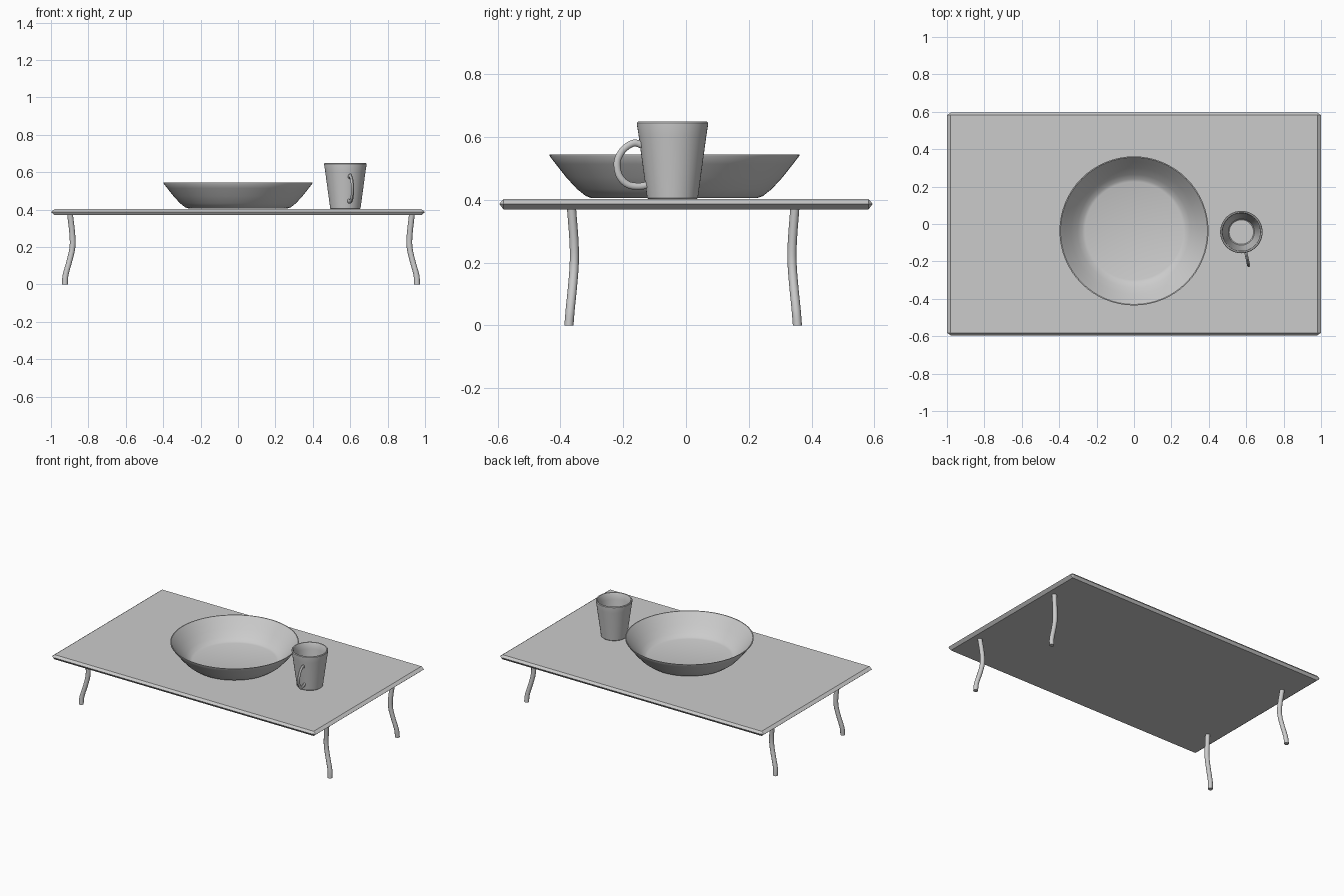
import bpy, bmesh, math
from mathutils import Vector

if "Cube" in bpy.data.objects:
    bpy.data.objects.remove(bpy.data.objects["Cube"])

grey = bpy.data.materials.new("plain grey")
grey.diffuse_color = (0.6, 0.6, 0.6, 1)
grey.use_nodes = True
grey.node_tree.nodes["Principled BSDF"].inputs["Base Color"].default_value = grey.diffuse_color


def finish(name, bm, smooth=True, angle=35):
    bmesh.ops.recalc_face_normals(bm, faces=bm.faces)
    me = bpy.data.meshes.new(name)
    bm.to_mesh(me)
    bm.free()
    ob = bpy.data.objects.new(name, me)
    bpy.context.collection.objects.link(ob)
    me.materials.append(grey)
    if smooth:
        bpy.ops.object.select_all(action='DESELECT')
        ob.select_set(True)
        bpy.context.view_layer.objects.active = ob
        bpy.ops.object.shade_smooth_by_angle(angle=math.radians(angle))
    return ob


def skin(bm, rings):
    """Bridge consecutive vertex rings and cap both ends."""
    for a, b in zip(rings, rings[1:]):
        n = len(a)
        for i in range(n):
            bm.faces.new((a[i], a[(i + 1) % n], b[(i + 1) % n], b[i]))
    bm.faces.new(rings[0])
    bm.faces.new(rings[-1])


def lathe(name, profile, cx, cy, n):
    bm = bmesh.new()
    rings = [[bm.verts.new((cx + r * math.cos(2 * math.pi * i / n),
                            cy + r * math.sin(2 * math.pi * i / n), z))
              for i in range(n)] for r, z in profile]
    skin(bm, rings)
    return finish(name, bm)


def refine(pts, steps=5):
    """Catmull-Rom smoothing of a short path."""
    p = [Vector(q) for q in pts]
    p = [2 * p[0] - p[1]] + p + [2 * p[-1] - p[-2]]
    out = []
    for a, b, c, d in zip(p, p[1:], p[2:], p[3:]):
        for s in range(steps):
            t = s / steps
            out.append(0.5 * (2 * b + (c - a) * t + (2 * a - 5 * b + 4 * c - d) * t * t
                              + (3 * b - a - 3 * c + d) * t ** 3))
    return out + [p[-2]]


# Table top: slab with pointed, chamfered edges
bm = bmesh.new()
for sx in (-1, 1):
    for sy in (-1, 1):
        for x, y, z in ((0.98, 0.582, 0.402), (1.0, 0.582, 0.387),
                        (0.98, 0.595, 0.387), (0.98, 0.582, 0.37)):
            bm.verts.new((sx * x, sy * y, z))
bmesh.ops.convex_hull(bm, input=bm.verts)
bmesh.ops.dissolve_limit(bm, angle_limit=0.01, verts=bm.verts, edges=bm.edges)
finish("table_top", bm, smooth=False)

# Four curved legs, horizontal round sections, mirrored about the leg centre
leg_path = [(0.914, 0.356, 0.375), (0.902, 0.348, 0.27), (0.901, 0.347, 0.20),
            (0.916, 0.352, 0.13), (0.938, 0.360, 0.05), (0.941, 0.364, 0.0)]
for sx, side in ((-1, "left"), (1, "right")):
    for sy, end in ((-1, "front"), (1, "back")):
        bm = bmesh.new()
        rings = [[bm.verts.new((0.016 + sx * p.x + 0.0155 * math.cos(math.pi * i / 6),
                                -0.009 + sy * p.y + 0.0145 * math.sin(math.pi * i / 6), p.z))
                  for i in range(12)] for p in refine(leg_path, 3)]
        skin(bm, rings)
        finish(f"{end}_{side}_leg", bm)

# Wide shallow bowl
lathe("bowl", [(0.265, 0.406), (0.282, 0.412), (0.310, 0.434), (0.345, 0.472),
               (0.378, 0.514), (0.398, 0.540), (0.3985, 0.544), (0.393, 0.544),
               (0.370, 0.516), (0.337, 0.475), (0.302, 0.438), (0.277, 0.418),
               (0.262, 0.413)], 0, -0.037, 64)

# Tapered cup
CX, CY = 0.574, -0.043
lathe("cup", [(0.077, 0.402), (0.081, 0.406), (0.108, 0.605), (0.1135, 0.640),
              (0.1135, 0.645), (0.110, 0.649), (0.104, 0.648), (0.100, 0.642),
              (0.097, 0.605), (0.070, 0.420), (0.065, 0.416)], CX, CY, 48)

# Cup handle: flattened tube in a plane through the cup axis
out = Vector((0.213, -0.977, 0)).normalized()
side = Vector((-out.y, out.x, 0))
path = refine([(0.098, 0.574, 0), (0.125, 0.581, 0), (0.155, 0.565, 0), (0.175, 0.538, 0),
               (0.181, 0.510, 0), (0.172, 0.474, 0), (0.146, 0.449, 0),
               (0.112, 0.443, 0), (0.080, 0.447, 0)], 4)
bm = bmesh.new()
rings = []
for k, p in enumerate(path):
    t = (path[min(k + 1, len(path) - 1)] - path[max(k - 1, 0)]).normalized()
    centre = Vector((CX, CY, p.y)) + out * p.x
    normal = out * -t.y + Vector((0, 0, t.x))
    rings.append([bm.verts.new(centre + normal * 0.011 * math.cos(math.pi * i / 6)
                               + side * 0.008 * math.sin(math.pi * i / 6)) for i in range(12)])
skin(bm, rings)
finish("cup_handle", bm)
